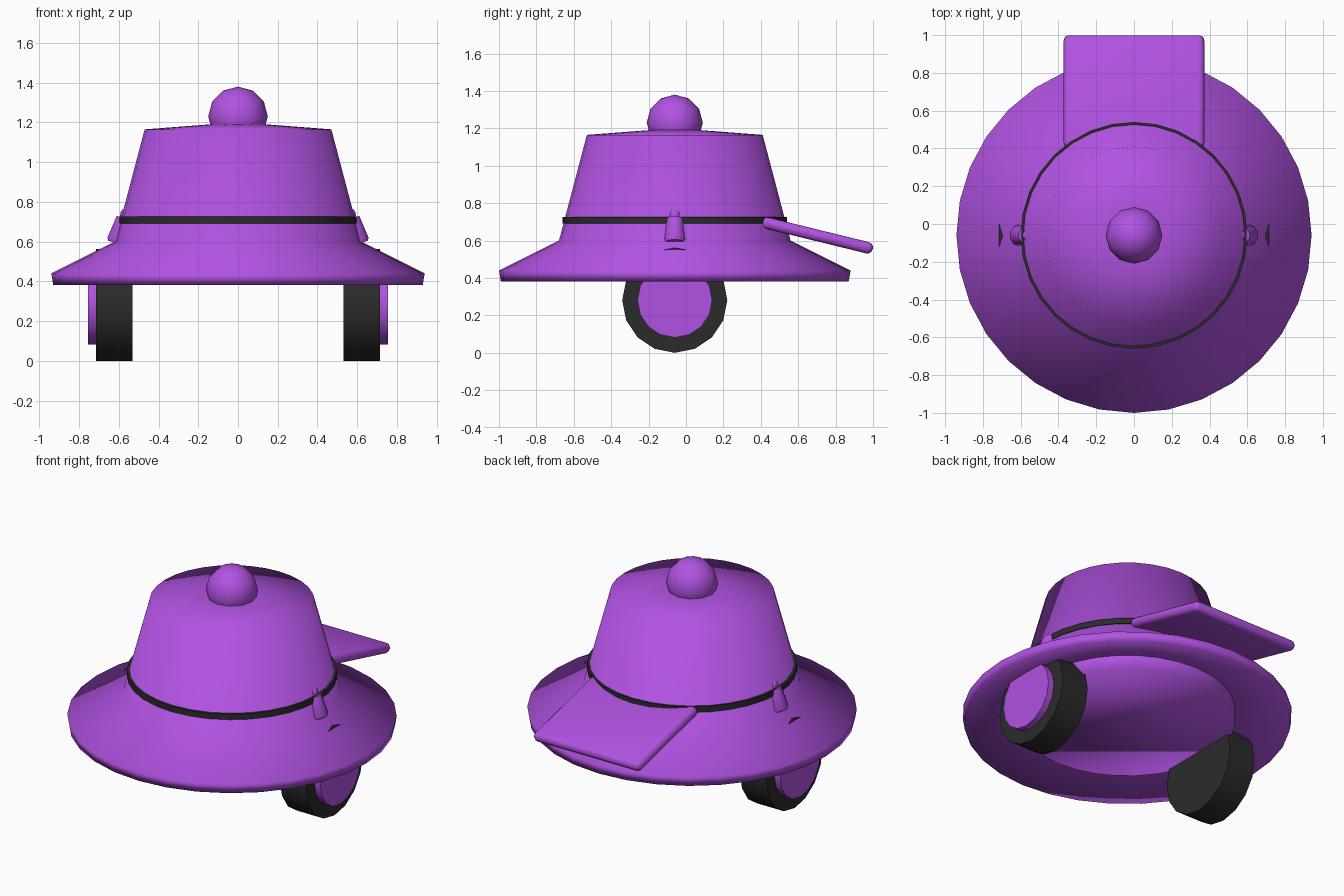
import bpy, bmesh, math
from mathutils import Matrix, Vector

if "Cube" in bpy.data.objects:
    bpy.data.objects.remove(bpy.data.objects["Cube"])

YC = -0.06  # hat axis


def material(name, rgb):
    m = bpy.data.materials.new(name)
    m.diffuse_color = (*rgb, 1)
    m.use_nodes = True
    m.node_tree.nodes["Principled BSDF"].inputs["Base Color"].default_value = m.diffuse_color
    return m


PURPLE = material("purple", (0.44, 0.085, 0.76))
BLACK = material("black", (0.024, 0.024, 0.024))


def finish(bm, name, mat, smooth=None):
    bmesh.ops.recalc_face_normals(bm, faces=bm.faces[:])
    me = bpy.data.meshes.new(name)
    bm.to_mesh(me)
    bm.free()
    me.materials.append(mat)
    ob = bpy.data.objects.new(name, me)
    bpy.context.collection.objects.link(ob)
    if smooth is not None:
        bpy.ops.object.select_all(action='DESELECT')
        bpy.context.view_layer.objects.active = ob
        ob.select_set(True)
        if smooth >= 180:
            bpy.ops.object.shade_smooth()
        else:
            bpy.ops.object.shade_smooth_by_angle(angle=math.radians(smooth))
    return ob


def lathe(name, profile, mat, n, smooth, frame, closed=False):
    """Revolve (radius, height) points about local z; open ends get a flat cap."""
    bm = bmesh.new()
    rings = []
    for r, z in profile:
        if r == 0:
            rings.append([bm.verts.new((0, 0, z))] * n)
        else:
            rings.append([bm.verts.new((r * math.cos(2 * math.pi * i / n),
                                        r * math.sin(2 * math.pi * i / n), z)) for i in range(n)])
    pairs = list(zip(rings, rings[1:]))
    if closed:
        pairs.append((rings[-1], rings[0]))
    for a, b in pairs:
        for i in range(n):
            j = (i + 1) % n
            bm.faces.new(list(dict.fromkeys((a[i], a[j], b[j], b[i]))))
    if not closed:
        for ring, (r, z) in ((rings[0], profile[0]), (rings[-1], profile[-1])):
            if r > 0:
                bm.faces.new(ring)
    bm.transform(frame)
    return finish(bm, name, mat, smooth)


def ball(r, z, rings=6):
    pts = [(r * math.sin(math.pi * k / rings), z + r * math.cos(math.pi * k / rings))
           for k in range(1, rings)]
    return [(0, z + r)] + pts + [(0, z - r)]


AXIS = Matrix.Translation((0, YC, 0))

# hat: crown, sloping brim, rim and brim underside
lathe("hat_body", [(0.14, 1.19), (0.47, 1.165), (0.619, 0.60), (0.94, 0.44),
                   (0.93, 0.382), (0.58, 0.48)],
      PURPLE, 32, 180, AXIS)

# solid base below the crown, flush with the rim
lathe("hat_base", [(0.615, 0.55), (0.615, 0.385)], PURPLE, 32, 180, AXIS)

# band around the crown
lathe("hat_band", [(0.60, 0.69), (0.60, 0.725), (0.575, 0.725), (0.575, 0.69)],
      BLACK, 32, 40, AXIS, closed=True)

# top knob
lathe("top_knob", ball(0.15, 1.23), PURPLE, 12, 180, AXIS)

# tilted rear visor plate
bm = bmesh.new()
bmesh.ops.create_cube(bm, size=1)
bm.transform(Matrix.Diagonal((0.744, 0.615, 0.062, 1)))
bmesh.ops.bevel(bm, geom=bm.edges[:], offset=0.029, segments=3, profile=0.5, affect='EDGES')
bm.transform(Matrix.Translation((0, 0.70, 0.628)) @ Matrix.Rotation(math.radians(-13.8), 4, 'X'))
finish(bm, "rear_visor", PURPLE, 40)

for side, s in (("right", 1), ("left", -1)):
    # wheel and outer hub, lathed along x
    wheel = Matrix.Translation((0, YC, 0.281)) @ Matrix.Rotation(s * math.pi / 2, 4, 'Y')
    lathe(side + "_tire", [(0.281, 0.53), (0.281, 0.714)], BLACK, 16, 40, wheel)
    lathe(side + "_hub", [(0.2, 0.70), (0.2, 0.754)], PURPLE, 16, 40, wheel)
    # small leaning side lamp with a knob on top
    low, high = Vector((s * 0.61, YC, 0.59)), Vector((s * 0.567, YC, 0.715))
    d = high - low
    frame = Matrix.Translation(low) @ d.to_track_quat('Z', 'Y').to_matrix().to_4x4()
    lathe(side + "_lamp", [(0.05, 0), (0.057, 0.015), (0.048, d.length)],
          PURPLE, 10, 40, frame)
    lathe(side + "_lamp_tip", ball(0.034, d.length + 0.022), PURPLE, 8, 180, frame)
